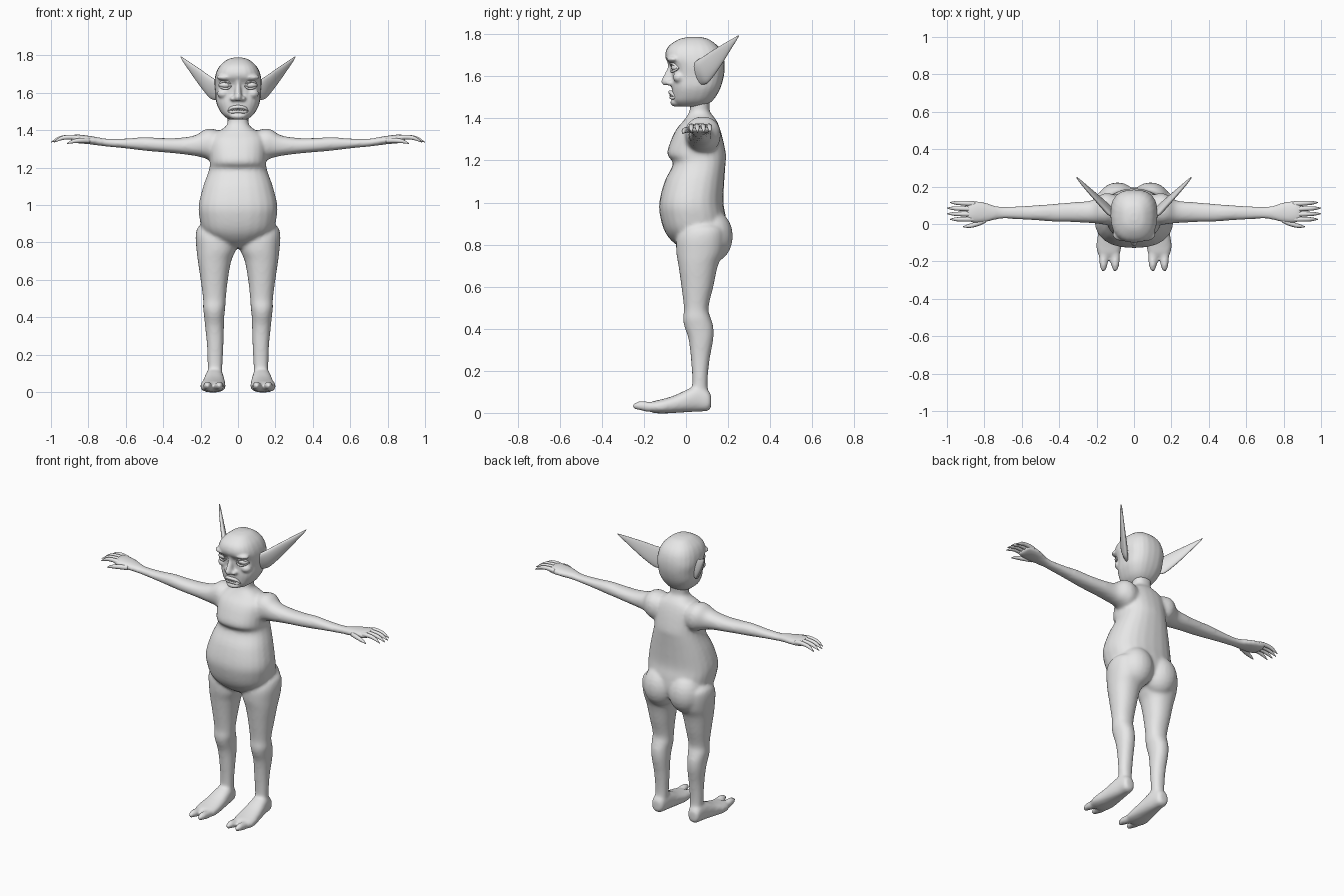
import bpy, bmesh, math
from mathutils import Vector, Matrix

skin = bpy.data.materials.new("plain_grey")
skin.diffuse_color = (0.8, 0.8, 0.8, 1)


def box_rings(axis, rows):
    """Rows of (position, a0, a1, b0, b1) -> rings across the given axis."""
    others = [i for i in range(3) if i != axis]
    rings = []
    for p, a0, a1, b0, b1 in rows:
        c, u, v = Vector(), Vector(), Vector()
        c[axis], c[others[0]], c[others[1]] = p, (a0 + a1) / 2, (b0 + b1) / 2
        u[others[0]], v[others[1]] = (a1 - a0) / 2, (b1 - b0) / 2
        rings.append((c, u, v))
    return rings


def smooth_rings(rings, steps=4):
    """Catmull-Rom interpolation between rings."""
    out, n = [], len(rings)
    for i in range(n - 1):
        a, b, c, d = (rings[min(max(i + k, 0), n - 1)] for k in (-1, 0, 1, 2))
        for s in range(steps):
            t = s / steps
            out.append(tuple(0.5 * (2 * q + (r - p) * t + (2 * p - 5 * q + 4 * r - w) * t * t
                                    + (3 * q - p - 3 * r + w) * t ** 3)
                             for p, q, r, w in zip(a, b, c, d)))
    return out + [rings[-1]]


def loft(bm, rings, mirror=False, power=2.0, sides=24):
    """Skin a row of superellipse rings, with optional left copy."""
    for sx in ((1, -1) if mirror else (1,)):
        loops = []
        for c, u, v in smooth_rings(rings):
            loop = []
            for k in range(sides):
                t = 2 * math.pi * k / sides
                ct, st = math.cos(t), math.sin(t)
                p = (c + u * math.copysign(abs(ct) ** (2 / power), ct)
                     + v * math.copysign(abs(st) ** (2 / power), st))
                loop.append(bm.verts.new((p.x * sx, p.y, p.z)))
            loops.append(loop)
        for l0, l1 in zip(loops, loops[1:]):
            for k in range(sides):
                j = (k + 1) % sides
                bm.faces.new((l0[k], l0[j], l1[j], l1[k]))
        bm.faces.new(loops[0])
        bm.faces.new(loops[-1])


def ball(bm, centre, radii, mirror=False):
    for sx in ((1, -1) if mirror else (1,)):
        m = Matrix.Translation((centre[0] * sx, centre[1], centre[2])) @ Matrix.Diagonal((*radii, 1))
        bmesh.ops.create_uvsphere(bm, u_segments=20, v_segments=12, radius=1, matrix=m)


def tube(bm, points, mirror=False):
    """Thin strip running along x; points are (x, y, z, radius)."""
    loft(bm, [(Vector(p[:3]), Vector((0, p[3], 0)), Vector((0, 0, p[3]))) for p in points],
         mirror, sides=10)


def finish(name, bm, voxel=0, iterations=0):
    bmesh.ops.recalc_face_normals(bm, faces=bm.faces[:])
    mesh = bpy.data.meshes.new(name)
    bm.to_mesh(mesh)
    bm.free()
    mesh.materials.append(skin)
    mesh.shade_smooth()
    ob = bpy.data.objects.new(name, mesh)
    bpy.context.collection.objects.link(ob)
    if voxel:
        r = ob.modifiers.new("blend", 'REMESH')
        r.mode, r.voxel_size, r.use_smooth_shade = 'VOXEL', voxel, True
        s = ob.modifiers.new("soften", 'SMOOTH')
        s.factor, s.iterations = 0.5, iterations
    return ob


def upright(rows):
    """Centred rows of (z, front, back, half width)."""
    return box_rings(2, [(z, -w, w, f, b) for z, f, b, w in rows])


# Body: torso and neck
bm = bmesh.new()
loft(bm, upright([
    (1.52, .02, .12, .06), (1.46, .02, .112, .056), (1.43, .015, .115, .058),
    (1.405, 0, .135, .085), (1.385, -.015, .148, .12), (1.35, -.045, .162, .148),
    (1.30, -.07, .176, .152), (1.23, -.09, .19, .15), (1.185, -.062, .188, .156),
    (1.10, -.102, .182, .186), (1.0, -.127, .178, .21), (.93, -.122, .19, .206),
    (.86, -.10, .195, .187), (.81, -.06, .18, .13), (.77, 0, .13, .05)]), power=2.35)
# Buttocks
ball(bm, (.088, .125, .84), (.105, .098, .125), True)
# Legs
loft(bm, box_rings(2, [
    (.90, .09, .19, .02, .14), (.875, .04, .218, -.02, .18), (.83, .01, .227, -.045, .19),
    (.76, .012, .222, -.046, .18), (.70, .036, .215, -.036, .152), (.60, .054, .2, -.022, .13),
    (.50, .065, .187, -.01, .107), (.45, .068, .187, -.014, .118), (.41, .073, .182, -.008, .13),
    (.35, .075, .176, .012, .13), (.25, .078, .166, .024, .112), (.14, .083, .162, .03, .102),
    (.07, .085, .16, .02, .11)]), True, 2.2)
# Feet
loft(bm, box_rings(1, [
    (.12, .11, .15, .03, .08), (.107, .09, .165, .01, .105), (.06, .08, .172, .006, .13),
    (.02, .074, .18, .004, .118), (-.05, .068, .192, 0, .085), (-.11, .066, .202, -.003, .066),
    (-.155, .074, .196, 0, .056), (-.175, .088, .182, .01, .045)]), True, 2.4)
for x in (.163, .1):
    loft(bm, box_rings(1, [(-.13, x - .025, x + .025, .005, .05), (-.18, x - .025, x + .025, .004, .054),
                           (-.22, x - .021, x + .021, .012, .056), (-.245, x - .014, x + .014, .018, .048),
                           (-.254, x - .006, x + .006, .026, .04)]), True)
# Arms and palms
loft(bm, box_rings(0, [
    (.08, .01, .15, 1.24, 1.39), (.14, -.005, .165, 1.235, 1.408), (.18, 0, .155, 1.25, 1.402),
    (.23, .005, .125, 1.262, 1.372), (.32, .01, .117, 1.274, 1.358), (.42, .012, .108, 1.283, 1.358),
    (.50, .018, .102, 1.29, 1.362), (.60, .024, .096, 1.302, 1.355), (.70, .028, .092, 1.312, 1.354),
    (.75, .02, .1, 1.318, 1.362), (.80, .008, .117, 1.325, 1.37), (.86, .006, .124, 1.33, 1.377),
    (.895, .014, .12, 1.338, 1.372)]), True, 2.2)
finish("body", bm, .009, 8)

# Fingers and thumbs
bm = bmesh.new()
for y0, y1, tip in ((.108, .115, .985), (.08, .085, 1.0), (.052, .055, 1.0), (.026, .025, .985)):
    spine = [(.85, 1.356, .013), (.89, 1.362, .0135), (.93, 1.361, .012), (.955, 1.356, .011),
             (.975, 1.348, .008), (1.0, 1.335, .002)]
    pts = []
    for x, z, r in spine:
        t = (x - .85) / .15
        pts.append((.85 + t * (tip - .85), y0 + (y1 - y0) * t, z, r))
    tube(bm, pts, True)
tube(bm, [(.79, .022, 1.343, .014), (.83, .004, 1.345, .014), (.87, -.008, 1.342, .012),
          (.895, -.012, 1.336, .008), (.915, -.015, 1.328, .002)], True)
finish("fingers", bm)

# Head: skull and jaw
bm = bmesh.new()
loft(bm, upright([
    (1.788, .02, .06, .02), (1.778, -.03, .105, .056), (1.75, -.076, .145, .092),
    (1.72, -.096, .168, .112), (1.685, -.097, .18, .123), (1.645, -.072, .184, .126),
    (1.60, -.066, .18, .121), (1.55, -.068, .166, .117), (1.51, -.066, .146, .101),
    (1.48, -.062, .122, .08), (1.457, -.04, .09, .05)]), power=2.5)
# Brow, cheekbones and chin
ball(bm, (.06, -.058, 1.682), (.055, .034, .018), True)
ball(bm, (.078, -.032, 1.595), (.034, .03, .026), True)
ball(bm, (0, -.045, 1.475), (.045, .03, .02))
# Nose
loft(bm, box_rings(2, [
    (1.67, -.018, .018, -.09, -.03), (1.64, -.016, .016, -.088, -.03), (1.60, -.019, .019, -.108, -.03),
    (1.575, -.024, .024, -.118, -.03), (1.558, -.02, .02, -.108, -.03)]))
ball(bm, (.025, -.072, 1.568), (.017, .022, .014), True)
finish("head", bm, .0065, 4)

# Eyes
bm = bmesh.new()
ball(bm, (.068, -.046, 1.641), (.034, .024, .018), True)
finish("eyes", bm)

# Eyelids
bm = bmesh.new()
for h in (.02, -.019):
    tube(bm, [(.032, -.062, 1.64, .004), (.048, -.07, 1.641 + h * .8, .006),
              (.068, -.067, 1.641 + h, .006), (.09, -.056, 1.641 + h * .75, .006),
              (.105, -.036, 1.638, .004)], True)
finish("eyelids", bm)

# Lips: downturned mouth
bm = bmesh.new()
tube(bm, [(-.056, -.05, 1.5, .005), (-.04, -.063, 1.517, .009), (0, -.074, 1.524, .01),
          (.04, -.063, 1.517, .009), (.056, -.05, 1.5, .005)])
tube(bm, [(-.052, -.052, 1.5, .004), (-.035, -.062, 1.497, .008), (0, -.07, 1.5, .009),
          (.035, -.062, 1.497, .008), (.052, -.052, 1.5, .004)])
finish("lips", bm)

# Teeth
bm = bmesh.new()
for x in (.006, .018, .03):
    ball(bm, (x, -.073 + 4 * x * x, 1.511), (.005, .006, .008), True)
finish("teeth", bm)

# Ears: long flattened points swept up and back
bm = bmesh.new()
ear = [((.105, .05, 1.605), .05, .012), ((.135, .075, 1.62), .06, .018), ((.165, .105, 1.645), .054, .018),
       ((.21, .15, 1.69), .041, .014), ((.26, .2, 1.742), .022, .01), ((.293, .235, 1.777), .009, .006),
       ((.307, .25, 1.793), .002, .002)]
wide = Vector((.1, .42, -.9)).normalized()
along = Vector((.58, .59, .56))
thin = wide.cross(along).normalized()
loft(bm, [(Vector(c), wide * w, thin * t) for c, w, t in ear], True)
finish("ears", bm)
